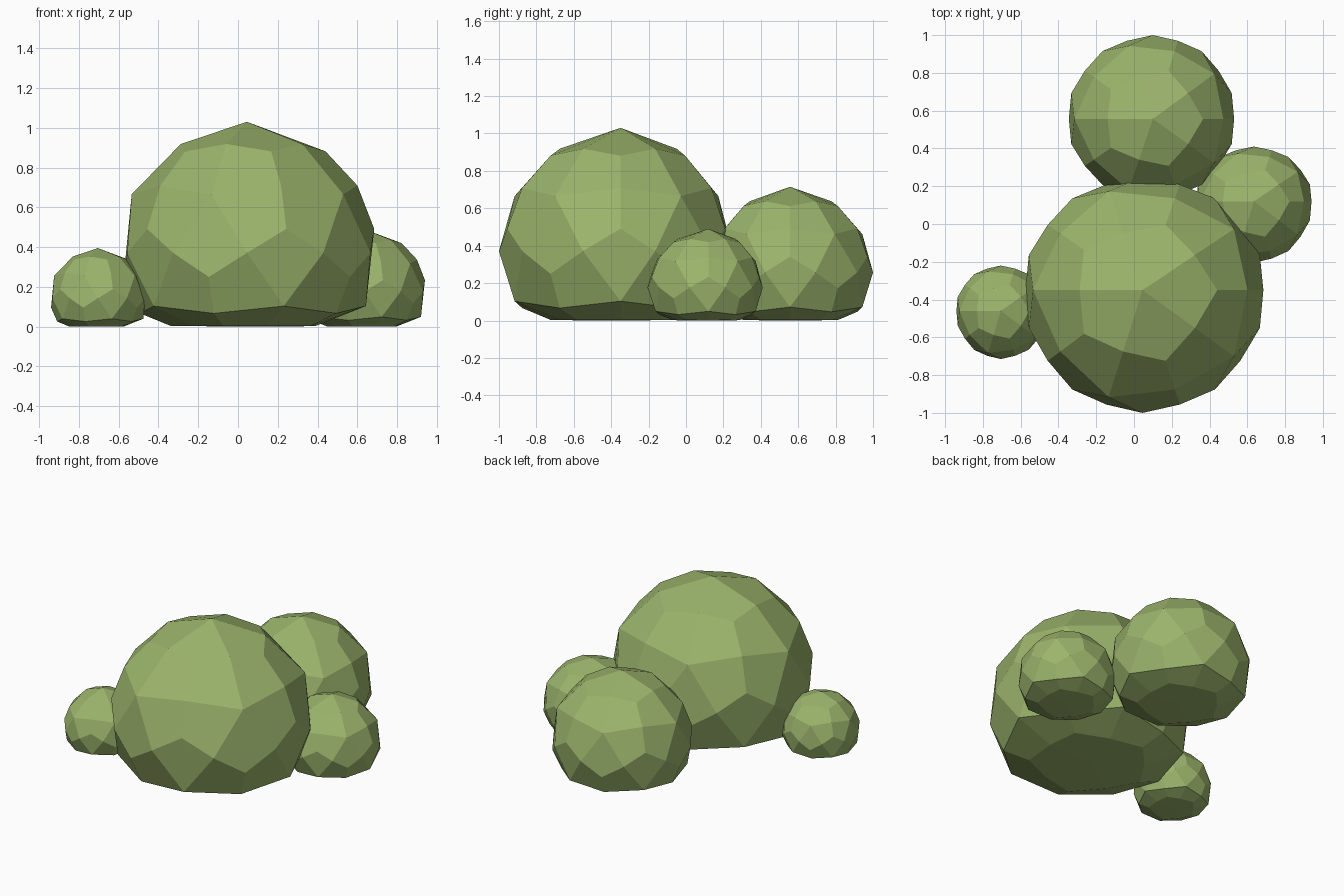
import bpy
import bmesh
from math import pi

if "Cube" in bpy.data.objects:
    bpy.data.objects.remove(bpy.data.objects["Cube"])

leaf = bpy.data.materials.new("leaf_green")
leaf.diffuse_color = (0.33, 0.46, 0.15, 1)
leaf.use_nodes = True
leaf.node_tree.nodes["Principled BSDF"].inputs["Base Color"].default_value = leaf.diffuse_color


def clump(name, cx, cy, x0, x1, y0, y1, top):
    """Icosahedron with a flattened underside, subdivided into kites, filling a footprint."""
    bpy.ops.mesh.primitive_ico_sphere_add(subdivisions=1, radius=1)
    obj = bpy.context.object
    obj.name = name
    for v in obj.data.vertices:
        x, y, z = v.co
        v.co = (-x, -y, max(z, -0.46))
    sub = obj.modifiers.new("kites", 'SUBSURF')
    sub.levels = 1
    sub.use_limit_surface = False
    bpy.ops.object.modifier_apply(modifier=sub.name)

    bm = bmesh.new()
    bm.from_mesh(obj.data)

    # stretch each half of an axis separately about the tip
    def fit(axis, mid, lo, hi):
        vals = [v.co[axis] for v in bm.verts]
        a, b = min(vals), max(vals)
        for v in bm.verts:
            c = v.co[axis]
            v.co[axis] = mid + (c / b * (hi - mid) if c > 0 else c / a * (lo - mid))

    fit(0, cx, x0, x1)
    fit(1, cy, y0, y1)
    fit(2, top * 0.36, 0, top)
    bm.to_mesh(obj.data)
    bm.free()
    obj.data.materials.append(leaf)
    obj.data.shade_flat()


# four overlapping clumps of the bush
clump("main_clump", 0.045, -0.35, -0.575, 0.685, -1.0, 0.25, 1.03)
clump("back_clump", 0.10, 0.556, -0.345, 0.53, 0.125, 1.0, 0.715)
clump("right_clump", 0.635, 0.12, 0.33, 0.94, -0.205, 0.41, 0.49)
clump("left_clump", -0.705, -0.46, -0.94, -0.46, -0.715, -0.22, 0.395)
